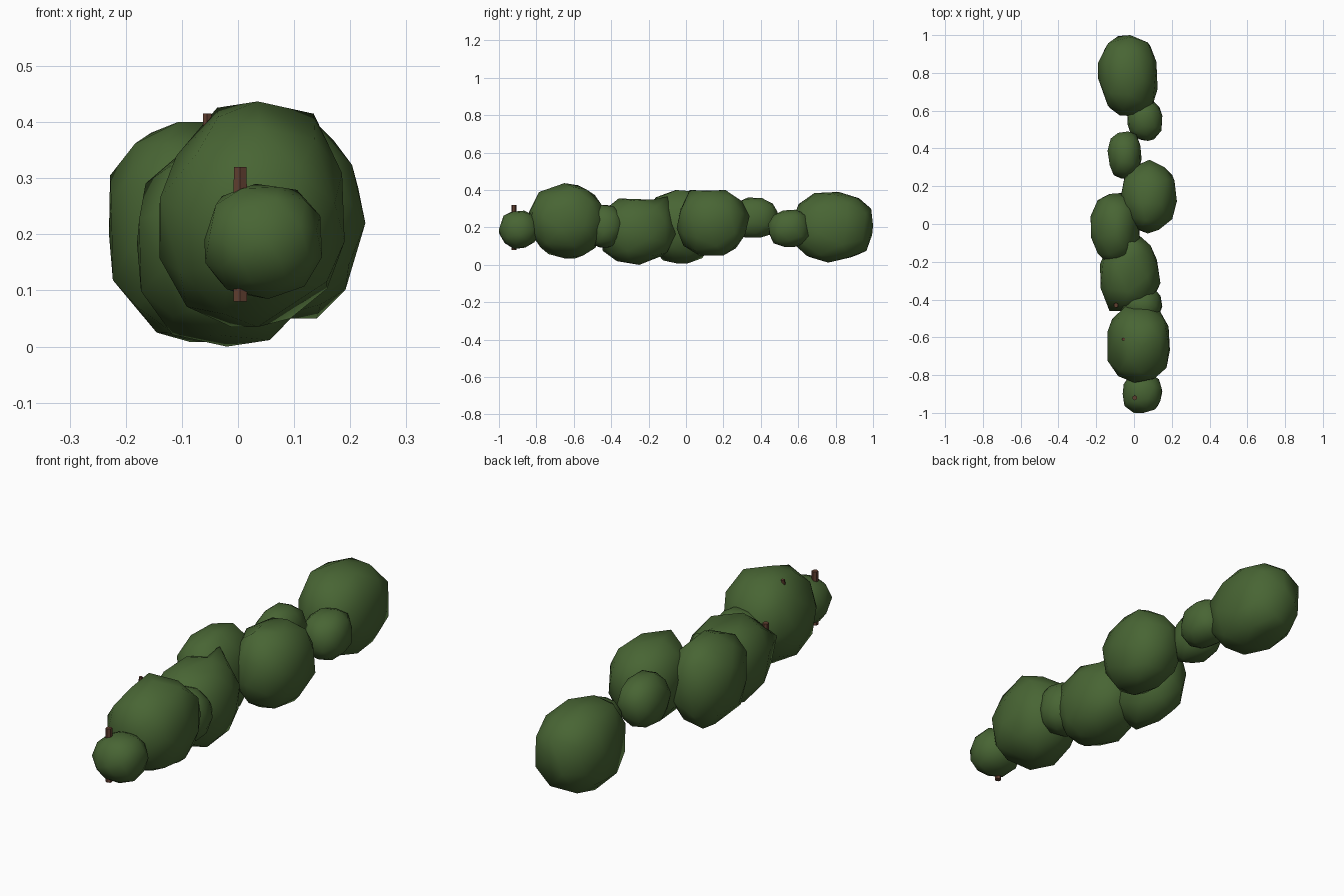
import bpy, bmesh, math, random
from mathutils import Euler, Vector

random.seed(7)

if "Cube" in bpy.data.objects:
    bpy.data.objects.remove(bpy.data.objects["Cube"], do_unlink=True)


def make_material(name, colour):
    mat = bpy.data.materials.new(name)
    mat.use_nodes = True
    mat.diffuse_color = (*colour, 1)
    mat.node_tree.nodes["Principled BSDF"].inputs["Base Color"].default_value = (*colour, 1)
    return mat


leaf_green = make_material("leaf green", (0.065, 0.13, 0.034))
bark_brown = make_material("bark brown", (0.12, 0.05, 0.03))


def add_object(name, bm, material, smooth):
    mesh = bpy.data.meshes.new(name)
    for face in bm.faces:
        face.smooth = smooth
    bm.to_mesh(mesh)
    bm.free()
    mesh.materials.append(material)
    obj = bpy.data.objects.new(name, mesh)
    bpy.context.collection.objects.link(obj)


def bush(name, xs, ys, zs, corners=()):
    """Rough low-poly blob filling a box, with its nearest points pulled to the corners."""
    bm = bmesh.new()
    bmesh.ops.create_icosphere(bm, subdivisions=2, radius=1)
    turn = Euler([random.uniform(0, math.pi) for _ in range(3)]).to_matrix()
    for v in bm.verts:
        direction = turn @ v.co
        boxy = [math.copysign(abs(c) ** 0.88, c) for c in direction]
        v.co = Vector(boxy) * random.uniform(0.95, 1.04)

    # Size the blob to its box
    for axis, (low, high) in enumerate((xs, ys, zs)):
        values = [v.co[axis] for v in bm.verts]
        start, span = min(values), max(values) - min(values)
        for v in bm.verts:
            v.co[axis] = low + (v.co[axis] - start) / span * (high - low)

    # Pull out the pronounced corners, each from its own vertex
    free = list(bm.verts)
    for corner in corners:
        point = Vector(corner)
        nearest = min(free, key=lambda v: (v.co - point).length)
        nearest.co = point
        free.remove(nearest)
    add_object(name, bm, leaf_green, True)


def stem(name, x, y, bottom, top, radius):
    bm = bmesh.new()
    bmesh.ops.create_cone(bm, cap_ends=True, segments=6, radius1=radius,
                          radius2=radius * 0.95, depth=top - bottom)
    bmesh.ops.translate(bm, verts=bm.verts, vec=(x, y, (top + bottom) / 2))
    add_object(name, bm, bark_brown, False)


# Row of bushes from front to back
bush("front_small_bush", (-0.06, 0.15), (-1, -0.78), (0.085, 0.29),
     [(0.05, -1, 0.19), (-0.06, -0.9, 0.19)])
bush("front_large_bush", (-0.14, 0.19), (-0.84, -0.43), (0.035, 0.437),
     [(0.035, -0.65, 0.437), (0.135, -0.6, 0.415), (-0.11, -0.62, 0.34),
      (-0.14, -0.57, 0.24), (0.035, -0.65, 0.035)])
bush("front_filler_bush", (-0.07, 0.15), (-0.52, -0.33), (0.09, 0.32))
bush("middle_front_bush", (-0.18, 0.14), (-0.46, -0.05), (0, 0.365),
     [(-0.13, -0.46, 0.24), (-0.03, -0.36, 0.355), (-0.02, -0.1, 0.365),
      (-0.02, -0.25, 0), (-0.03, -0.37, 0.02)])
bush("middle_right_bush", (-0.23, 0.03), (-0.21, 0.165), (0.008, 0.4),
     [(-0.228, 0, 0.305), (-0.055, -0.05, 0.4), (-0.145, 0, 0.025),
      (-0.055, -0.05, 0.008)])
bush("middle_left_bush", (-0.07, 0.225), (-0.05, 0.34), (0.05, 0.4),
     [(0.06, 0.02, 0.4), (0.08, 0.3, 0.34), (0.227, 0.12, 0.22),
      (0.14, 0.2, 0.05)])
bush("rear_right_small_bush", (-0.14, 0.04), (0.24, 0.49), (0.145, 0.36))
bush("rear_left_small_bush", (-0.035, 0.15), (0.44, 0.66), (0.095, 0.295))
bush("rear_large_bush", (-0.19, 0.125), (0.57, 0.995), (0.012, 0.39),
     [(-0.02, 0.99, 0.3), (-0.02, 1, 0.21), (-0.19, 0.77, 0.2),
      (-0.02, 0.88, 0.04), (0, 0.76, 0.012)])

# Woody stems, mostly hidden in the leaves
stem("front_stem", 0.004, -0.92, 0.08, 0.32, 0.014)
stem("hidden_stem", -0.055, -0.61, 0.17, 0.415, 0.009)
stem("side_stem", -0.095, -0.43, 0.12, 0.3, 0.014)
